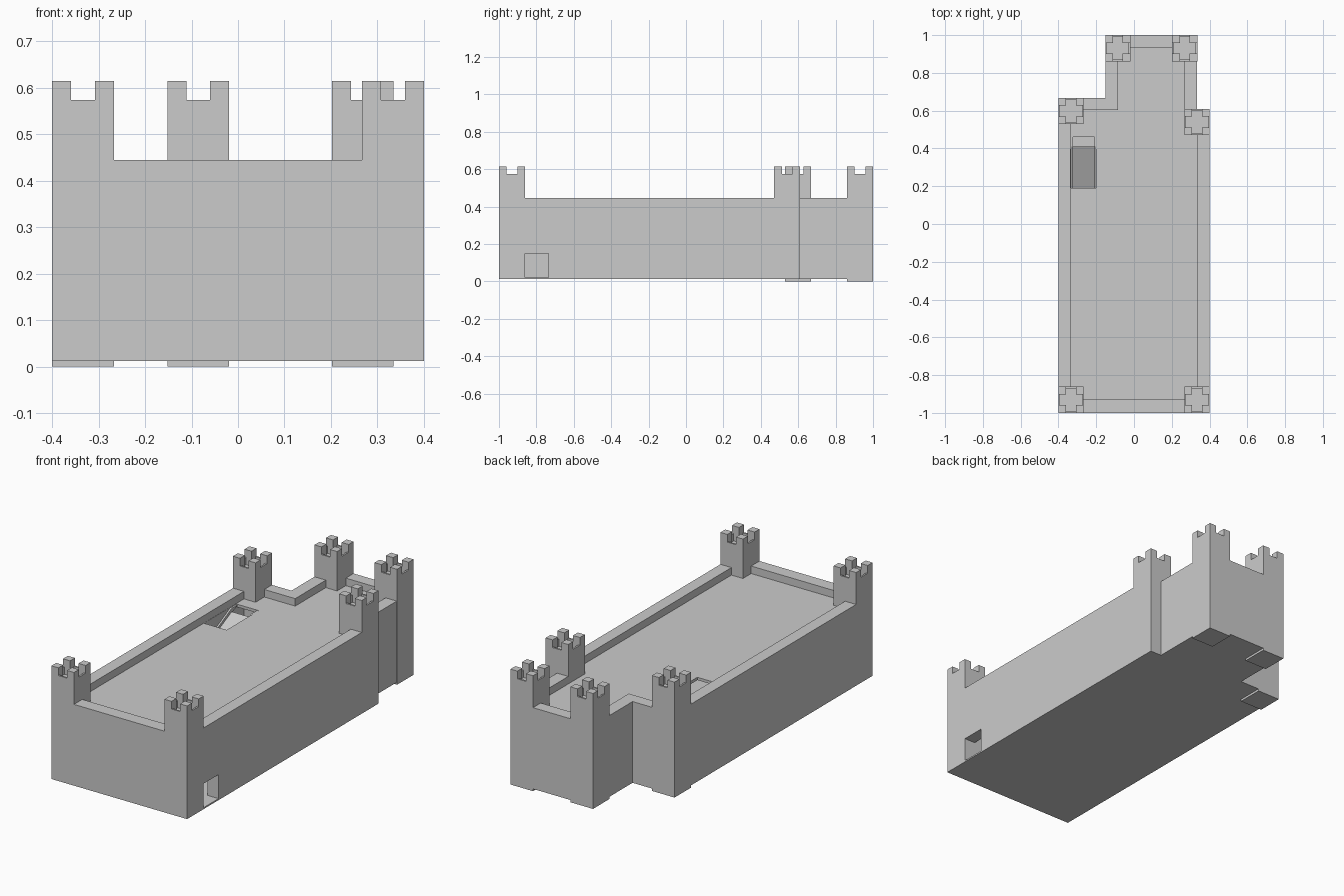
import bpy, bmesh

if "Cube" in bpy.data.objects:
    bpy.data.objects.remove(bpy.data.objects["Cube"])

BASE, WALL_TOP, ROOF, FLOOR = 0.012, 0.445, 0.405, 0.02


def finish(bm, name):
    bmesh.ops.recalc_face_normals(bm, faces=bm.faces)
    me = bpy.data.meshes.new(name)
    bm.to_mesh(me)
    bm.free()
    ob = bpy.data.objects.new(name, me)
    bpy.context.scene.collection.objects.link(ob)
    return ob


def add_prism(bm, pts, axis, a, b):
    """Extrude a 2D outline along z (pts are x,y) or x (pts are y,z)."""
    def co(p, t):
        return (p[0], p[1], t) if axis == 'z' else (t, p[0], p[1])
    lo = [bm.verts.new(co(p, a)) for p in pts]
    hi = [bm.verts.new(co(p, b)) for p in pts]
    n = len(pts)
    bm.faces.new(lo[::-1])
    bm.faces.new(hi)
    for i in range(n):
        j = (i + 1) % n
        bm.faces.new((lo[i], lo[j], hi[j], hi[i]))


def add_box(bm, x0, x1, y0, y1, z0, z1):
    add_prism(bm, [(x0, y0), (x1, y0), (x1, y1), (x0, y1)], 'z', z0, z1)


def prism(name, pts, axis, a, b):
    bm = bmesh.new()
    add_prism(bm, pts, axis, a, b)
    return finish(bm, name)


def cut(ob, x0, x1, y0, y1, z0, z1):
    bm = bmesh.new()
    add_box(bm, x0, x1, y0, y1, z0, z1)
    cutter = finish(bm, "cutter")
    cutter.hide_render = True
    mod = ob.modifiers.new("opening", 'BOOLEAN')
    mod.operation, mod.solver, mod.object = 'DIFFERENCE', 'EXACT', cutter
    bpy.context.view_layer.objects.active = ob
    bpy.ops.object.modifier_apply(modifier=mod.name)
    bpy.data.objects.remove(cutter)


outer = [(-.4, -1), (.4, -1), (.4, .605), (.333, .605), (.333, 1),
         (-.152, 1), (-.152, .667), (-.4, .667)]
inner = [(-.335, -.93), (.335, -.93), (.335, .538), (.267, .538), (.267, .935),
         (-.085, .935), (-.085, .603), (-.335, .603)]

# Curtain wall: ring between the outer and inner outlines
bm = bmesh.new()
rings = [[bm.verts.new((x, y, z)) for x, y in loop]
         for loop, z in ((outer, BASE), (outer, WALL_TOP), (inner, WALL_TOP), (inner, BASE))]
n = len(outer)
for k in range(4):
    a, b = rings[k], rings[(k + 1) % 4]
    for i in range(n):
        j = (i + 1) % n
        bm.faces.new((a[i], a[j], b[j], b[i]))
wall = finish(bm, "curtain_wall")

# Side doorway through the wall
cut(wall, .3, .45, -.93 + .002, -.735, FLOOR, .148)

# Ground floor and roof deck, with the stair opening
prism("ground_floor", inner, 'z', BASE, FLOOR)
deck = prism("roof_deck", inner, 'z', ROOF - .015, ROOF)
cut(deck, -.334, -.2, .19, .46, .3, .5)

# Ramp down from the deck, with thin side rails
prism("ramp", [(.41, ROOF - .02), (-.35, FLOOR), (-.31, FLOOR), (.41, ROOF - .04)],
      'x', -.325, -.21)
bm = bmesh.new()
for x in (-.333, -.21):
    add_prism(bm, [(.46, ROOF - .002), (.41, ROOF - .002), (-.35, FLOOR), (-.26, FLOOR)],
              'x', x, x + .009)
finish(bm, "ramp_rails")


# Towers with corner merlons and a thin rim around a sunken top
def tower(name, cx, cy, base):
    hx, hy, m, rim = .0665, .0695, .041, .009
    low, mid, top = .535, .574, .615
    bm = bmesh.new()
    add_box(bm, cx - hx, cx + hx, cy - hy, cy + hy, base, low)
    for s in (-1, 1):
        for t in (-1, 1):
            xs = sorted((cx + s * hx, cx + s * (hx - m)))
            ys = sorted((cy + t * hy, cy + t * (hy - m)))
            add_box(bm, *xs, *ys, low, top)
        xs = sorted((cx + s * hx, cx + s * (hx - rim)))
        ys = sorted((cy + s * hy, cy + s * (hy - rim)))
        add_box(bm, *xs, cy - hy + m, cy + hy - m, low, mid)
        add_box(bm, cx - hx + m, cx + hx - m, *ys, low, mid)
    finish(bm, name)


tower("front_left_tower", -.3335, -.9305, BASE)
tower("front_right_tower", .3335, -.9305, BASE)
tower("middle_left_tower", -.3335, .5985, 0)
tower("middle_right_tower", .3335, .5405, BASE)
tower("back_left_tower", -.0855, .9305, 0)
tower("back_right_tower", .2685, .9305, 0)
